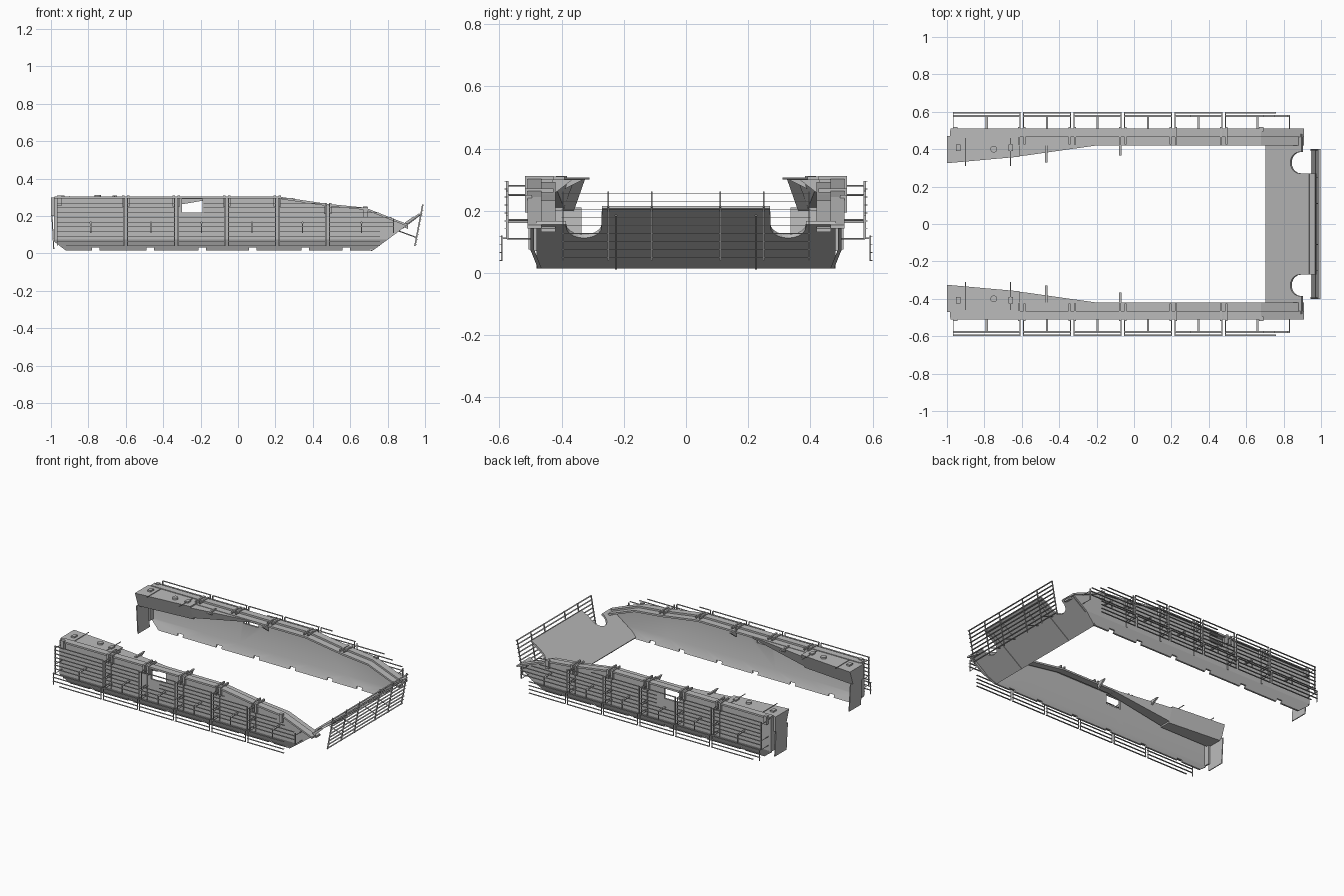
import bpy, bmesh, math
from mathutils import Vector, Matrix

if "Cube" in bpy.data.objects:
    bpy.data.objects.remove(bpy.data.objects["Cube"])

steel = bpy.data.materials.new("grey steel")
steel.use_nodes = True
GREY = (0.5, 0.5, 0.5, 1)
steel.diffuse_color = GREY
steel.node_tree.nodes["Principled BSDF"].inputs["Base Color"].default_value = GREY


def finish(name, bm, both_sides=True, cutters=(), soft=None):
    """Turn a bmesh into an object, cut it, and mirror it to the other side."""
    bmesh.ops.recalc_face_normals(bm, faces=bm.faces)
    if soft:
        for face in bm.faces:
            face.smooth = face.normal.dot(Vector(soft)) > 0.5
    mesh = bpy.data.meshes.new(name)
    bm.to_mesh(mesh)
    bm.free()
    mesh.materials.append(steel)
    ob = bpy.data.objects.new(name, mesh)
    bpy.context.collection.objects.link(ob)
    for cutter in cutters:
        mod = ob.modifiers.new("cut", 'BOOLEAN')
        mod.object, mod.solver = cutter, 'EXACT'
        cutter.hide_render = True
    if both_sides:
        mod = ob.modifiers.new("mirror", 'MIRROR')
        mod.use_axis = (False, True, False)
        mod.use_mirror_merge = False
    if cutters:
        graph = bpy.context.evaluated_depsgraph_get()
        ob.data = bpy.data.meshes.new_from_object(ob.evaluated_get(graph))
        ob.modifiers.clear()
        for cutter in cutters:
            bpy.data.objects.remove(cutter)
    return ob


def box(bm, x0, x1, y0, y1, z0, z1):
    size = Matrix.Diagonal((x1 - x0, y1 - y0, z1 - z0, 1))
    mid = Matrix.Translation(((x0 + x1) / 2, (y0 + y1) / 2, (z0 + z1) / 2))
    bmesh.ops.create_cube(bm, size=1, matrix=mid @ size)


def rod(bm, a, b, r=0.004, sides=6):
    a, b = Vector(a), Vector(b)
    turn = (b - a).to_track_quat('Z', 'Y').to_matrix().to_4x4()
    bmesh.ops.create_cone(bm, cap_ends=True, segments=sides, radius1=r, radius2=r,
                          depth=(b - a).length, matrix=Matrix.Translation((a + b) / 2) @ turn)


def prism(bm, points, shift):
    """Flat polygon pushed along a vector to a solid."""
    face = bm.faces.new([bm.verts.new(p) for p in points])
    out = bmesh.ops.extrude_face_region(bm, geom=[face])["geom"]
    bmesh.ops.translate(bm, verts=[v for v in out if isinstance(v, bmesh.types.BMVert)], vec=shift)


TOP = [(-0.98, 0.305), (0.21, 0.305), (0.48, 0.265), (0.68, 0.245), (0.91, 0.155)]
SEAMS = [-0.6, -0.33, -0.06, 0.21, 0.48]


def top_z(x):
    for (xa, za), (xb, zb) in zip(TOP, TOP[1:]):
        if x <= xb:
            return za + (zb - za) * (x - xa) / (xb - xa)
    return TOP[-1][1]


# Cutter for the side window and the foot notches
bm = bmesh.new()
box(bm, -0.3, -0.19, 0.3, 0.7, 0.22, 0.29)
for x in (-0.76, -0.47, -0.19, 0.08, 0.36, 0.58):
    box(bm, x - 0.02, x + 0.02, 0.3, 0.7, -0.02, 0.032)
cutter = finish("wall_cutter", bm, False)

# Side wall divided at the seams, with its foot folded inwards
bm = bmesh.new()
outline = TOP + [(0.72, 0.015), (-0.92, 0.015), (-0.985, 0.065)]
prism(bm, [(x, 0.488, z) for x, z in outline], (0, 0.012, 0))
planes = [((0, 0, 0.075), (0, 0, 1))] + [((x, 0, 0), (1, 0, 0)) for x in SEAMS]
for co, no in planes:
    bmesh.ops.bisect_plane(bm, geom=bm.verts[:] + bm.edges[:] + bm.faces[:],
                           plane_co=co, plane_no=no)
for v in bm.verts:
    v.co.y -= max(0, 0.075 - v.co.z) * 0.4
finish("side_wall", bm, True, [cutter], (0, -1, 0))

# Top ledge and the inner rail that follow the wall edge
bm = bmesh.new()
strip = TOP + [(x, z - 0.012) for x, z in reversed(TOP)]
prism(bm, [(x, 0.465, z) for x, z in strip], (0, 0.045, 0))
prism(bm, [(x, 0.42, z - 0.012) for x, z in strip], (0, 0.046, 0))
finish("top_ledge", bm)

# Rear stowage box with a tapered inner side, and the wedge that fairs it out
bm = bmesh.new()
prism(bm, [(-1, 0.325, 0.3), (-0.61, 0.36, 0.3), (-0.61, 0.47, 0.3), (-1, 0.47, 0.3)], (0, 0, -0.1))
for v in bm.verts:
    if v.co.z < 0.25 and v.co.y < 0.4:
        v.co.y += 0.035
finish("rear_box", bm)
bm = bmesh.new()
prism(bm, [(-0.61, 0.362, 0.29), (-0.2, 0.42, 0.29), (-0.2, 0.47, 0.29), (-0.61, 0.47, 0.29)], (0, 0, -0.01))
for v in bm.verts:
    if v.co.z < 0.285 and v.co.x < -0.5:
        v.co.z = 0.21
        v.co.y += 0.03 if v.co.y < 0.4 else 0
finish("box_wedge", bm)

# Lid fittings on the rear box
bm = bmesh.new()
rod(bm, (-0.75, 0.4, 0.298), (-0.75, 0.4, 0.312), 0.018, 12)
for x in (-0.94, -0.66):
    box(bm, x - 0.012, x + 0.012, 0.39, 0.425, 0.298, 0.31)
for x in (-0.9, -0.66):
    rod(bm, (x, 0.31, 0.304), (x, 0.46, 0.304), 0.003)
finish("box_fittings", bm)

# Rear end plate and mud flap
bm = bmesh.new()
box(bm, -0.985, -0.975, 0.45, 0.5, 0.07, 0.3)
finish("rear_end_plate", bm)
bm = bmesh.new()
box(bm, -0.998, -0.992, 0.335, 0.46, 0.025, 0.21)
for v in bm.verts:
    if v.co.z < 0.1:
        v.co.x += 0.01
finish("mud_flap", bm)

# Seam strips, clips and ledge brackets
bm = bmesh.new()
for x in SEAMS:
    z = top_z(x)
    box(bm, x - 0.004, x + 0.004, 0.499, 0.506, 0.075, z)
    for dx in (-0.014, 0.014):
        box(bm, x + dx - 0.007, x + dx + 0.007, 0.495, 0.518, z - 0.055, z + 0.006)
        box(bm, x + dx - 0.005, x + dx + 0.005, 0.425, 0.515, z - 0.006, z + 0.006)
for x in (-0.955, 0.68):
    box(bm, x - 0.012, x + 0.012, 0.495, 0.518, top_z(x) - 0.05, top_z(x) + 0.006)
finish("seam_clips", bm)

# Inner pointed supports
bm = bmesh.new()
for x, y in ((-0.475, 0.33), (-0.08, 0.365)):
    prism(bm, [(x, y, 0.3), (x, 0.43, 0.3), (x, 0.43, 0.25)], (0.012, 0, 0))
finish("inner_supports", bm)

# Slat screen standing off the side wall, split at the seams
bm = bmesh.new()
edges = [-0.975] + SEAMS + [0.84]
levels = [0.04 + 0.0255 * i for i in range(11)]
for a, b in zip(edges, edges[1:]):
    a, b = a + 0.006, b - 0.006
    for z in levels:
        low = z < 0.12
        start = max(a, -0.92) if z < 0.06 else a
        end = min(b, 0.76) if low else b
        while end > start and top_z(end) < z - 0.005:
            end -= 0.01
        if a < -0.3 < b and 0.21 < z < 0.294:
            start = -0.185
        y = 0.59 if low else 0.573
        if end - start > 0.02:
            box(bm, start, end, y, y + 0.01, z - 0.0013, z + 0.0013)
finish("side_slats", bm)

# Posts and arms that carry the slats
bm = bmesh.new()
for a, b in zip(edges, edges[1:]):
    for x in (a + 0.009, b - 0.009):
        z = min(0.295, top_z(x))
        box(bm, x - 0.002, x + 0.002, 0.57, 0.578, 0.11, z)
        if x < 0.8:
            box(bm, x - 0.002, x + 0.002, 0.59, 0.595, 0.04, 0.12)
            box(bm, x - 0.002, x + 0.002, 0.57, 0.595, 0.11, 0.114)
        for h in (0.11, 0.17, z - 0.015):
            rod(bm, (x, 0.495, h), (x, 0.575, h), 0.0022)
    mid = (a + b) / 2
    box(bm, mid - 0.006, mid + 0.006, 0.495, 0.575, 0.16, 0.166)
    box(bm, mid - 0.003, mid + 0.003, 0.57, 0.576, 0.11, 0.17)
finish("slat_frame", bm)


# Sloping bow plate with a round cut-out on each side
def on_bow(y, s):
    return (0.71 + 0.81 * s, y, 0.015 + 0.59 * s)


bm = bmesh.new()
half = [(0.48, 0), (0.48, 0.24), (0.385, 0.24)]
for i in range(11):
    ang = math.pi * i / 10
    half.append((0.328 + 0.057 * math.cos(ang), 0.225 - 0.06 * math.sin(ang)))
half += [(0.271, 0.29)]
outline = half + [(-y, s) for y, s in reversed(half)]
prism(bm, [on_bow(y, s) for y, s in outline], (-0.008, 0, 0.011))
for y in (-0.225, 0.225):
    bmesh.ops.bisect_plane(bm, geom=bm.verts[:] + bm.edges[:] + bm.faces[:],
                           plane_co=(0, y, 0), plane_no=(0, 1, 0))
finish("bow_plate", bm, False, (), (-0.59, 0, 0.81))

# Upper bow lip and fold strips
bm = bmesh.new()
prism(bm, [on_bow(y, s) for y, s in ((-0.27, 0.285), (0.27, 0.285), (0.27, 0.325), (-0.27, 0.325))],
      (-0.005, 0, 0.008))
for y in (-0.225, 0.225):
    prism(bm, [on_bow(y + d, s) for d, s in ((-0.003, 0), (0.003, 0), (0.003, 0.29), (-0.003, 0.29))],
          (0.002, 0, -0.003))
finish("bow_lip", bm, False)

# Bow slat screen with posts and carrying arms
bm = bmesh.new()
for i in range(9):
    z = 0.05 + 0.0258 * i
    x = 0.945 + (z - 0.04) * 0.19
    box(bm, x, x + 0.01, -0.4, 0.4, z - 0.0013, z + 0.0013)
for y in (-0.395, -0.25, -0.11, 0.11, 0.25, 0.395):
    prism(bm, [(0.942, y - 0.002, 0.04), (0.95, y - 0.002, 0.04),
               (0.992, y - 0.002, 0.262), (0.984, y - 0.002, 0.262)], (0, 0.004, 0))
for y in (-0.25, -0.11, 0.11, 0.25):
    rod(bm, (0.88, y, 0.135), (0.985, y, 0.215), 0.003)
    rod(bm, (0.86, y, 0.12), (0.955, y, 0.085), 0.003)
finish("bow_slats", bm, False)
